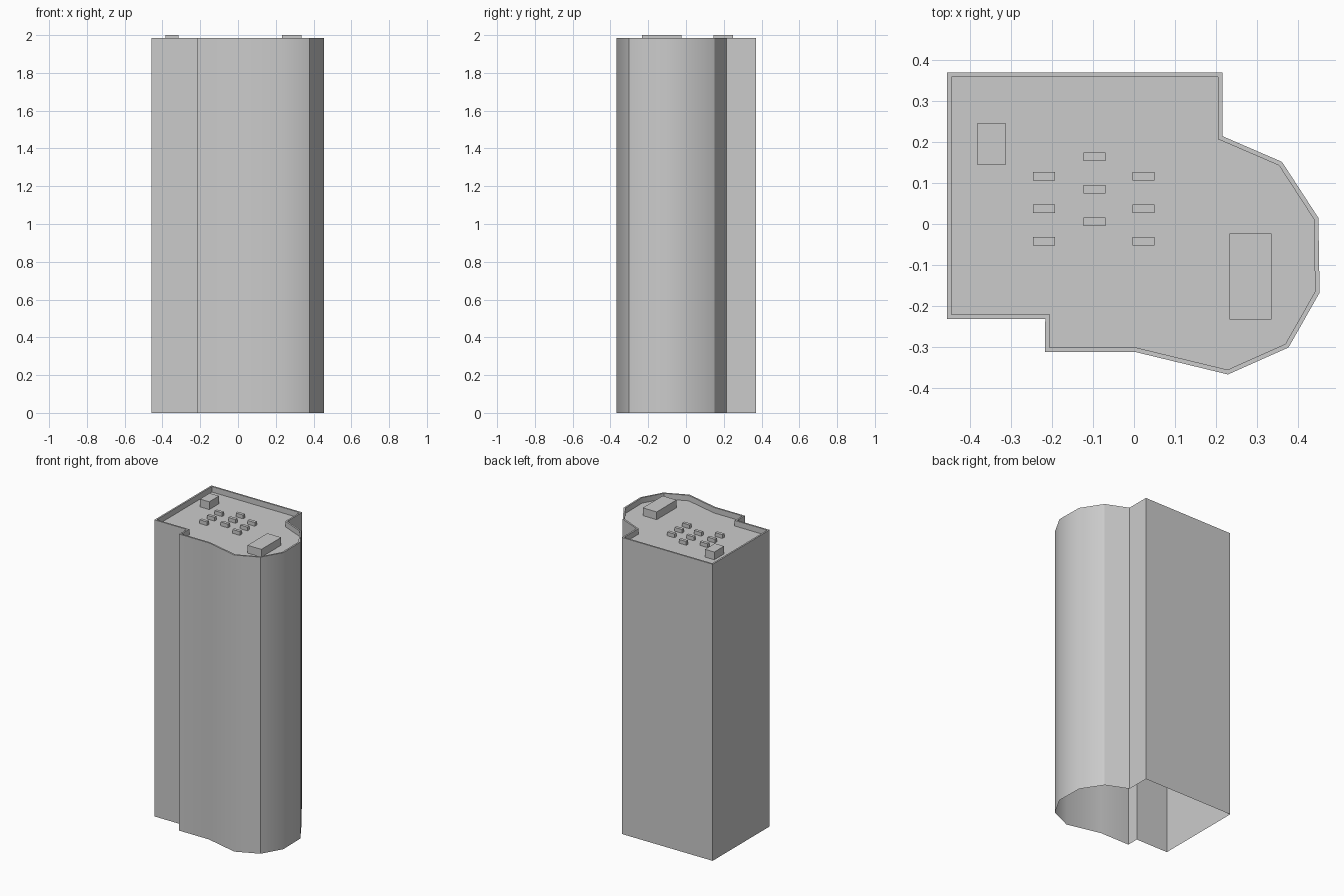
import bpy
import bmesh
from mathutils import Vector

if "Cube" in bpy.data.objects:
    bpy.data.objects.remove(bpy.data.objects["Cube"])

WALL_TOP, ROOF, PARAPET = 1.985, 1.948, 0.011

# Tower footprint, clockwise seen from above
FOOTPRINT = [(-0.457, 0.371), (0.216, 0.371), (0.216, 0.215), (0.362, 0.152),
             (0.451, 0.015), (0.454, -0.168), (0.378, -0.302), (0.230, -0.368),
             (0.003, -0.313), (-0.218, -0.313), (-0.217, -0.232), (-0.457, -0.232)]
ROUNDED = {4, 5, 7, 8}  # corners that shade smoothly


def inset(points, d):
    """Offset a clockwise outline inwards with mitred corners."""
    out = []
    for i, p in enumerate(points):
        a, b, c = Vector(points[i - 1]), Vector(p), Vector(points[(i + 1) % len(points)])
        u, v = (b - a).normalized(), (c - b).normalized()
        n1, n2 = Vector((u.y, -u.x)), Vector((v.y, -v.x))
        q = b + (n1 + n2) * (d / (1 + n1.dot(n2)))
        out.append((q.x, q.y))
    return out


def add_object(name, bm):
    mesh = bpy.data.meshes.new(name)
    bm.to_mesh(mesh)
    bm.free()
    obj = bpy.data.objects.new(name, mesh)
    bpy.context.collection.objects.link(obj)
    return obj


def box(name, x, y, w, d, top):
    bm = bmesh.new()
    bmesh.ops.create_cube(bm, size=1)
    bmesh.ops.scale(bm, vec=(w, d, top - ROOF), verts=bm.verts)
    bmesh.ops.translate(bm, vec=(x, y, (top + ROOF) / 2), verts=bm.verts)
    return add_object(name, bm)


# Tower shell: open base, outer walls, parapet rim, recessed roof
bm = bmesh.new()
inner = inset(FOOTPRINT, PARAPET)
levels = [(FOOTPRINT, 0), (FOOTPRINT, WALL_TOP), (inner, WALL_TOP), (inner, ROOF)]
rings = [[bm.verts.new((x, y, z)) for x, y in pts] for pts, z in levels]
n = len(FOOTPRINT)
for lo, hi in zip(rings, rings[1:]):
    for i in range(n):
        j = (i + 1) % n
        bm.faces.new((lo[j], lo[i], hi[i], hi[j]))
bm.faces.new(rings[-1][::-1])
for f in bm.faces:
    f.smooth = True
for e in bm.edges:
    e.smooth = False
for lo, hi in ((rings[0], rings[1]), (rings[2], rings[3])):
    for i in ROUNDED:
        bm.edges.get((lo[i], hi[i])).smooth = True
add_object("tower_shell", bm)

# Large rooftop housings
box("stair_housing", -0.3485, 0.196, 0.069, 0.103, 2.0)
box("plant_room", 0.285, -0.1285, 0.103, 0.21, 2.0)

# Small rooftop vents in three staggered columns
for col, (x, y0) in enumerate([(-0.22, 0.117), (-0.097, 0.164), (0.023, 0.117)]):
    for row in range(3):
        box(f"vent_{col}_{row}", x, y0 - 0.0795 * row, 0.054, 0.021, ROOF + 0.025)
